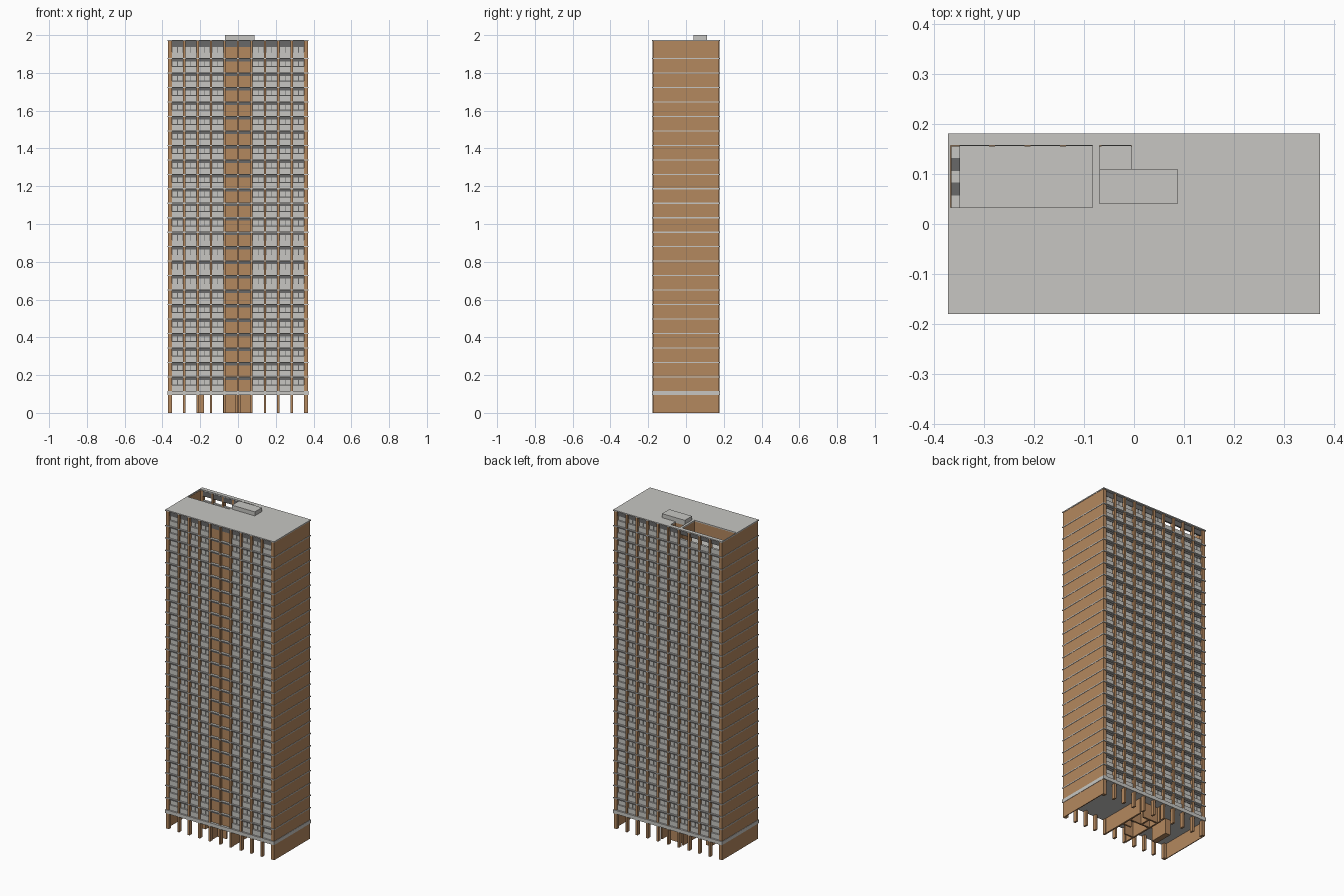
import bpy, bmesh
from mathutils import Matrix, Vector

if "Cube" in bpy.data.objects:
    bpy.data.objects.remove(bpy.data.objects["Cube"])


def material(name, rgb):
    m = bpy.data.materials.new(name)
    m.diffuse_color = (*rgb, 1)
    m.use_nodes = True
    m.node_tree.nodes["Principled BSDF"].inputs["Base Color"].default_value = m.diffuse_color
    return m


BROWN = material("brown concrete", (0.456, 0.246, 0.114))
GREY = material("light grey", (0.57, 0.565, 0.54))
DARK = material("dark grey", (0.14, 0.14, 0.14))


def boxes(name, mat, items):
    """One object from boxes given as (x0, x1, y0, y1, z0, z1)."""
    bm = bmesh.new()
    for x0, x1, y0, y1, z0, z1 in items:
        y0, y1 = min(y0, y1), max(y0, y1)
        c = Vector(((x0 + x1) / 2, (y0 + y1) / 2, (z0 + z1) / 2))
        s = Matrix.Diagonal((x1 - x0, y1 - y0, z1 - z0, 1))
        bmesh.ops.create_cube(bm, size=1, matrix=Matrix.Translation(c) @ s)
    me = bpy.data.meshes.new(name)
    bm.to_mesh(me)
    bm.free()
    me.materials.append(mat)
    ob = bpy.data.objects.new(name, me)
    bpy.context.collection.objects.link(ob)
    return ob


FLOORS, PITCH, Z0, BAY = 24, 0.0766, 0.117, 0.0712
levels = [Z0 + PITCH * k for k in range(FLOORS)]
TOP = levels[-1]
ROOF = 1.968

# Floor slabs, the lowest one thicker
boxes("floor_slabs", GREY,
      [(-.373, .373, -.18, .181, z - (.022 if k == 0 else .006), z)
       for k, z in enumerate(levels)])

# Solid end walls and corner piers
boxes("end_walls", BROWN,
      [(s * .3685 - .0025, s * .3685 + .0025, -.176, .176, 0, ROOF) for s in (-1, 1)])
boxes("corner_piers", BROWN,
      [(s * .36 - .0105, s * .36 + .0105, t * .176, t * .155, 0, ROOF)
       for s in (-1, 1) for t in (-1, 1)])

# Facade columns, front and back
boxes("facade_columns", BROWN,
      [(i * BAY - .006, i * BAY + .006, t * .1785, t * .155, 0, ROOF)
       for i in range(-4, 5) for t in (-1, 1)])

# Facade bays: spandrel, paired panes, dark head; the front centre is brown
spandrels, panes, heads, backs, panels = [], [], [], [], []
for t in (-1, 1):
    for k, z in enumerate(levels):
        last = k == FLOORS - 1
        z1 = ROOF if last else z + PITCH - .006
        for i in range(-5, 5):
            a, b = i * BAY + .006, (i + 1) * BAY - .006
            m = (a + b) / 2
            heads.append((a, b, t * .156, t * .166, z + .058, z1))
            if t < 0 and i in (-1, 0):
                panels.append((a, b, t * .156, t * .165, z, z + .058))
                continue
            spandrels.append((a, b, t * .156, t * .170, z, z + .031))
            if last and t > 0 and i < -1:
                continue    # open bays beside the roof terrace
            backs.append((a, b, t * .156, t * .160, z + .031, z + .058))
            panes += [(a + .002, m - .0015, t * .158, t * .164, z + .033, z + .058),
                      (m + .0015, b - .002, t * .158, t * .164, z + .033, z + .058)]
boxes("spandrels", GREY, spandrels)
boxes("window_panes", GREY, panes)
boxes("window_heads", DARK, heads)
boxes("window_frames", DARK, backs)
boxes("centre_panels", BROWN, panels)

# Roof deck, left open over the terrace and a small well
boxes("roof", GREY, [
    (-.373, .373, -.18, .033, ROOF, 1.975),
    (-.373, .373, .157, .181, ROOF, 1.975),
    (-.005, .373, .033, .157, ROOF, 1.975),
    (-.083, -.069, .033, .157, ROOF, 1.975),
    (-.069, -.005, .033, .11, ROOF, 1.975),
    (-.373, -.368, .033, .157, ROOF, 1.975)])
boxes("roof_plant_box", GREY, [(-.069, .087, .04, .11, 1.975, 2.0)])

# Terrace walls, ledge and vents
boxes("terrace_walls", BROWN, [
    (-.366, -.005, .027, .033, TOP, ROOF),
    (-.083, -.077, .033, .157, TOP, ROOF),
    (-.075, -.069, .033, .157, TOP, ROOF),
    (-.069, -.005, .104, .11, TOP, ROOF),
    (-.005, .001, .033, .157, TOP, ROOF)])
boxes("terrace_ledge", GREY, [(-.366, -.349, .033, .157, TOP, TOP + .02)])
boxes("terrace_vents", DARK,
      [(-.366, -.349, y, y + .026, TOP + .02, TOP + .023) for y in (.057, .106)])

# Ground floor core walls and a free-standing wall
H = Z0 - .022
boxes("ground_core", BROWN, [
    (-.08, -.07, -.165, .14, 0, H), (.065, .075, -.165, .14, 0, H),
    (-.07, -.01, -.10, -.09, 0, H), (.01, .065, -.02, -.01, 0, H),
    (-.07, .065, .04, .05, 0, H), (-.02, -.01, .05, .11, 0, H),
    (-.07, .03, .11, .12, 0, H)])
boxes("ground_wall", BROWN, [(-.215, -.18, -.06, .06, 0, H)])
